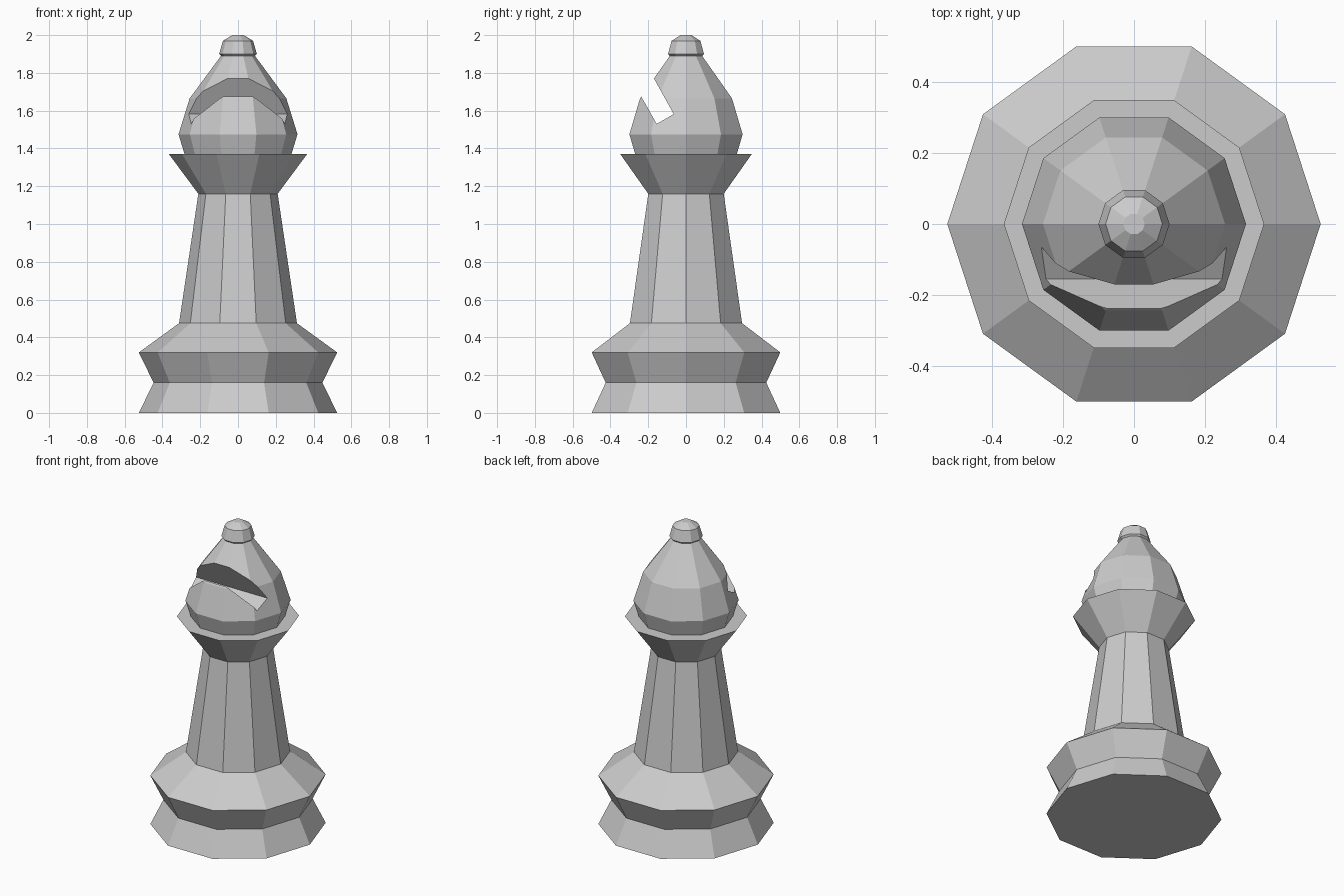
import bpy, bmesh, math

if "Cube" in bpy.data.objects:
    bpy.data.objects.remove(bpy.data.objects["Cube"])

SIDES = 10


def make_object(name, bm):
    bmesh.ops.recalc_face_normals(bm, faces=bm.faces)
    mesh = bpy.data.meshes.new(name)
    bm.to_mesh(mesh)
    bm.free()
    obj = bpy.data.objects.new(name, mesh)
    bpy.context.collection.objects.link(obj)
    return obj


def lathe(name, profile):
    """Closed ten-sided solid from (radius, height) points."""
    bm = bmesh.new()
    rings = [[bm.verts.new((r * math.cos(2 * math.pi * i / SIDES),
                            r * math.sin(2 * math.pi * i / SIDES), z))
              for i in range(SIDES)] for r, z in profile]
    for a, b in zip(rings, rings[1:]):
        for i in range(SIDES):
            j = (i + 1) % SIDES
            bm.faces.new((a[i], a[j], b[j], b[i]))
    bm.faces.new(rings[0][::-1])
    bm.faces.new(rings[-1])
    return make_object(name, bm)


def prism_x(name, section, half_width):
    """Solid from a (y, z) section extruded along x."""
    bm = bmesh.new()
    face = bm.faces.new([bm.verts.new((-half_width, y, z)) for y, z in section])
    new = bmesh.ops.extrude_face_region(bm, geom=[face])["geom"]
    bmesh.ops.translate(bm, vec=(2 * half_width, 0, 0),
                        verts=[v for v in new if isinstance(v, bmesh.types.BMVert)])
    return make_object(name, bm)


# Base, tapered column and flared collar
lathe("body", [(0.525, 0), (0.447, 0.16), (0.525, 0.32), (0.312, 0.475),
               (0.21, 1.16), (0.366, 1.37), (0.283, 1.37)])

# Head with its small rounded tip
head = lathe("head", [(0.283, 1.37), (0.315, 1.475), (0.256, 1.665), (0.09, 1.89),
                      (0.10, 1.90), (0.08, 1.97), (0.03, 2.0)])

# Slanted slot cut into the front of the head
slot = prism_x("slot_cutter", [(-0.155, 1.53), (-0.065, 1.582),
                               (-0.265, 1.942), (-0.355, 1.882)], 0.5)
slot.hide_render = True
slot.hide_set(True)
cut = head.modifiers.new("slot", 'BOOLEAN')
cut.operation = 'DIFFERENCE'
cut.solver = 'EXACT'
cut.object = slot
